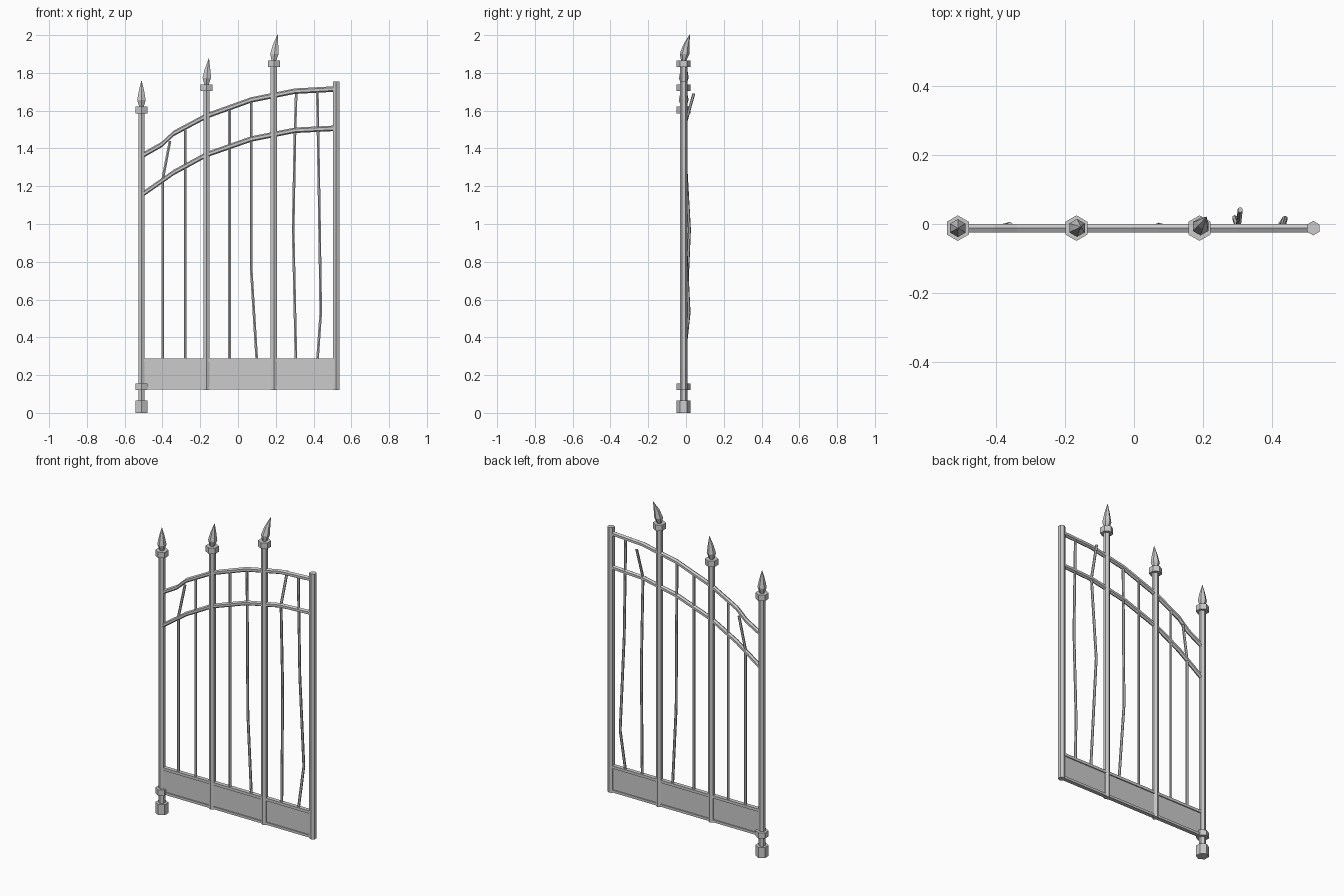
import bpy, bmesh, math

if "Cube" in bpy.data.objects:
    bpy.data.objects.remove(bpy.data.objects["Cube"])

Y0 = -0.012  # depth of the gate's centre plane


def loft(name, rings, axis='z', sides=6):
    """Skin rings of (x, y, z, radius); rings lie across the given axis."""
    bm = bmesh.new()
    loops = []
    for x, y, z, r in rings:
        loop = []
        for i in range(sides):
            a = 2 * math.pi * i / sides + math.pi / 2
            u, v = r * math.cos(a), r * math.sin(a)
            co = (x + u, y + v, z) if axis == 'z' else (x, y + u, z + v)
            loop.append(bm.verts.new(co))
        loops.append(loop)
    for a, b in zip(loops, loops[1:]):
        for i in range(sides):
            j = (i + 1) % sides
            bm.faces.new((a[i], a[j], b[j], b[i]))
    bm.faces.new(loops[0])
    bm.faces.new(loops[-1])
    return finish(name, bm)


def finish(name, bm):
    bmesh.ops.recalc_face_normals(bm, faces=bm.faces)
    me = bpy.data.meshes.new(name)
    bm.to_mesh(me)
    bm.free()
    ob = bpy.data.objects.new(name, me)
    bpy.context.collection.objects.link(ob)
    return ob


def prism(name, x, z0, z1, r):
    return loft(name, [(x, Y0, z0, r), (x, Y0, z1, r)])


def box(name, x0, x1, z0, z1, depth):
    bm = bmesh.new()
    bmesh.ops.create_cube(bm, size=1)
    for v in bm.verts:
        v.co = ((x0 + x1) / 2 + v.co.x * (x1 - x0), Y0 + v.co.y * depth,
                (z0 + z1) / 2 + v.co.z * (z1 - z0))
    return finish(name, bm)


# Spear-topped posts: x, bottom, collar bottom, tip bend in x and y
for n, (x, z0, zc, bx, by) in enumerate([(-0.511, 0.05, 1.585, 0, 0),
                                         (-0.167, 0.12, 1.703, 0.013, 0.004),
                                         (0.19, 0.12, 1.83, 0.02, 0.032)], 1):
    prism(f"post_{n}", x, z0, zc + 0.01, 0.0195)
    prism(f"post_collar_{n}", x, zc, zc + 0.036, 0.037)
    zs = zc + 0.036
    profile = [(0, 0.014, 0), (0.035, 0.026, 0.15), (0.085, 0.016, 0.45), (0.137, 0.0012, 1)]
    loft(f"spear_{n}", [(x + bx * k, Y0 + by * k, zs + h, r) for h, r, k in profile])

# Plain post on the other end
prism("end_post", 0.52, 0.12, 1.755, 0.021)

# Hinge foot and lower collar
prism("hinge_foot", -0.511, 0, 0.065, 0.037)
prism("hinge_collar", -0.511, 0.12, 0.155, 0.037)

# Arched rails
upper = [(-0.511, 1.36), (-0.405, 1.42), (-0.34, 1.48), (-0.167, 1.572),
         (0.07, 1.657), (0.30, 1.703), (0.52, 1.715)]
lower = [(-0.511, 1.153), (-0.34, 1.273), (-0.167, 1.367),
         (0.07, 1.45), (0.30, 1.496), (0.52, 1.507)]
for name, pts in (("upper_rail", upper), ("lower_rail", lower)):
    loft(name, [(x, Y0, z, 0.0145) for x, z in pts], axis='x')

# Kick panel with edge strips
box("kick_panel", -0.511, 0.52, 0.125, 0.28, 0.012)
box("panel_top_strip", -0.511, 0.52, 0.27, 0.287, 0.025)
box("panel_bottom_strip", -0.511, 0.52, 0.123, 0.138, 0.025)

# Thin bars, some bent or broken: (x, y, z) along each
bars = [
    [(-0.398, Y0, 0.27), (-0.398, Y0, 1.24), (-0.36, Y0 + 0.01, 1.44)],
    [(-0.28, Y0, 0.27), (-0.28, Y0, 1.51)],
    [(-0.045, Y0, 0.27), (-0.045, Y0, 1.615)],
    [(0.10, Y0, 0.27), (0.07, Y0 + 0.008, 0.76), (0.07, Y0, 1.655)],
    [(0.307, Y0, 0.27), (0.292, 0.018, 0.97), (0.302, Y0, 1.5), (0.308, 0.041, 1.69)],
    [(0.42, Y0, 0.27), (0.438, 0.016, 0.53), (0.43, Y0, 1.1), (0.42, Y0, 1.70)],
]
for n, pts in enumerate(bars, 1):
    loft(f"bar_{n}", [(*p, 0.008) for p in pts])
